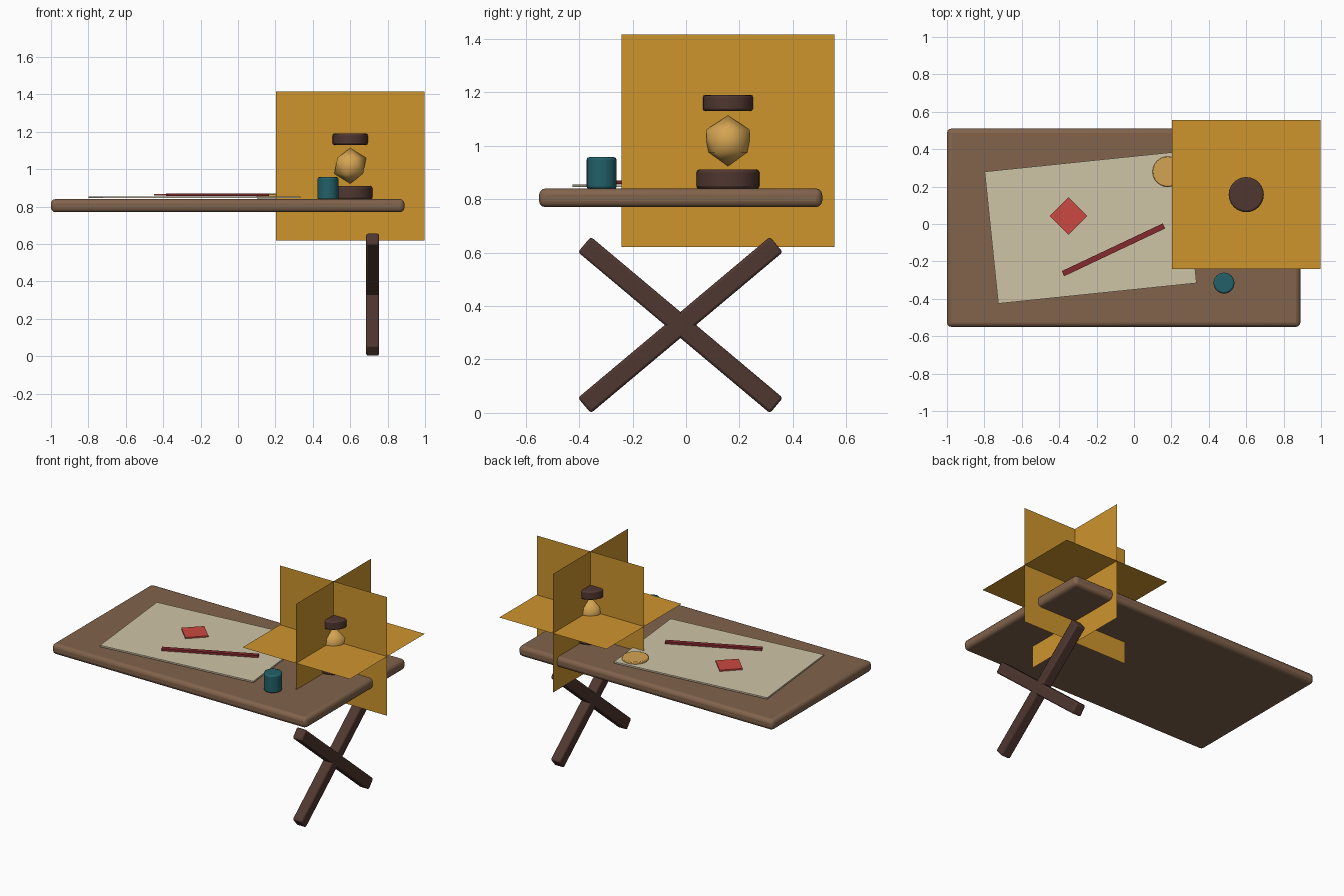
import bpy, math

if "Cube" in bpy.data.objects:
    bpy.data.objects.remove(bpy.data.objects["Cube"])


def mat(name, r, g, b):
    m = bpy.data.materials.new(name)
    m.diffuse_color = (r, g, b, 1)
    m.use_nodes = True
    m.node_tree.nodes["Principled BSDF"].inputs["Base Color"].default_value = m.diffuse_color
    return m


WOOD = mat("walnut", 0.22, 0.125, 0.072)
DARK = mat("dark_wood", 0.08, 0.038, 0.030)
AMBER = mat("amber", 0.62, 0.30, 0.027)
BRASS = mat("brass", 0.66, 0.37, 0.085)
PAPER = mat("parchment", 0.62, 0.55, 0.38)
RED = mat("red", 0.60, 0.065, 0.052)
MAROON = mat("maroon", 0.24, 0.023, 0.027)
TEAL = mat("teal", 0.016, 0.12, 0.14)


def finish(name, material, bevel=0, segments=2):
    ob = bpy.context.object
    ob.name = name
    ob.data.materials.append(material)
    if bevel:
        mod = ob.modifiers.new("bevel", 'BEVEL')
        mod.width, mod.segments = bevel, segments
        mod.limit_method = 'ANGLE'
        mod.angle_limit = math.radians(40)
    return ob


def box(name, material, center, size, rot=(0, 0, 0), bevel=0, segments=2):
    bpy.ops.mesh.primitive_cube_add(size=1, location=center,
                                    rotation=[math.radians(a) for a in rot])
    bpy.context.object.scale = size
    bpy.ops.object.transform_apply(location=False, rotation=False, scale=True)
    ob = finish(name, material, bevel, segments)
    if bevel:
        bpy.ops.object.shade_smooth_by_angle(angle=math.radians(35))
    return ob


def disc(name, material, x, y, z0, z1, radius, bevel, sides=24):
    bpy.ops.mesh.primitive_cylinder_add(vertices=sides, radius=radius, depth=z1 - z0,
                                        location=(x, y, (z0 + z1) / 2))
    finish(name, material, bevel)
    bpy.ops.object.shade_smooth_by_angle(angle=math.radians(50))


# Table top and crossed legs at one end
box("table_top", WOOD, (-0.055, -0.02, 0.805), (1.89, 1.06, 0.07), bevel=0.024, segments=3)
for side, angle in (("a", 40), ("b", -40)):
    box("cross_leg_" + side, DARK, (0.72, -0.021, 0.329), (0.07, 0.938, 0.075),
        rot=(angle, 0, 0), bevel=0.01)

# Sheet, square marker and rod lying on the table
box("paper_sheet", PAPER, (-0.232, -0.018, 0.850), (1.066, 0.709, 0.010), rot=(0, 0, 5.9))
box("red_marker", RED, (-0.35, 0.042, 0.863), (0.142, 0.142, 0.009), rot=(0, 0, 45))
box("rod", MAROON, (-0.11, -0.138, 0.863), (0.597, 0.03, 0.014), rot=(0, 0, 25.3))

# Small round items
disc("brass_plate", BRASS, 0.18, 0.28, 0.843, 0.869, 0.081, 0.005)
disc("cup", TEAL, 0.481, -0.316, 0.838, 0.957, 0.056, 0.009)

# Lantern: base, faceted glowing core, cap
LX, LY, LZ = 0.6, 0.157, 1.018
disc("lantern_base", DARK, LX, LY, 0.838, 0.911, 0.118, 0.012)
disc("lantern_cap", DARK, LX, LY, 1.13, 1.19, 0.094, 0.010)
bpy.ops.mesh.primitive_ico_sphere_add(subdivisions=1, radius=0.095, location=(LX, LY, LZ))
finish("lantern_core", BRASS)
bpy.ops.object.shade_smooth()

# Three crossing square panes through the lantern centre
for name, rot in (("flat", (0, 0, 0)), ("across", (90, 0, 0)), ("along", (0, 90, 0))):
    bpy.ops.mesh.primitive_plane_add(size=0.796, location=(LX, LY, LZ),
                                     rotation=[math.radians(a) for a in rot])
    finish("glow_pane_" + name, AMBER)
